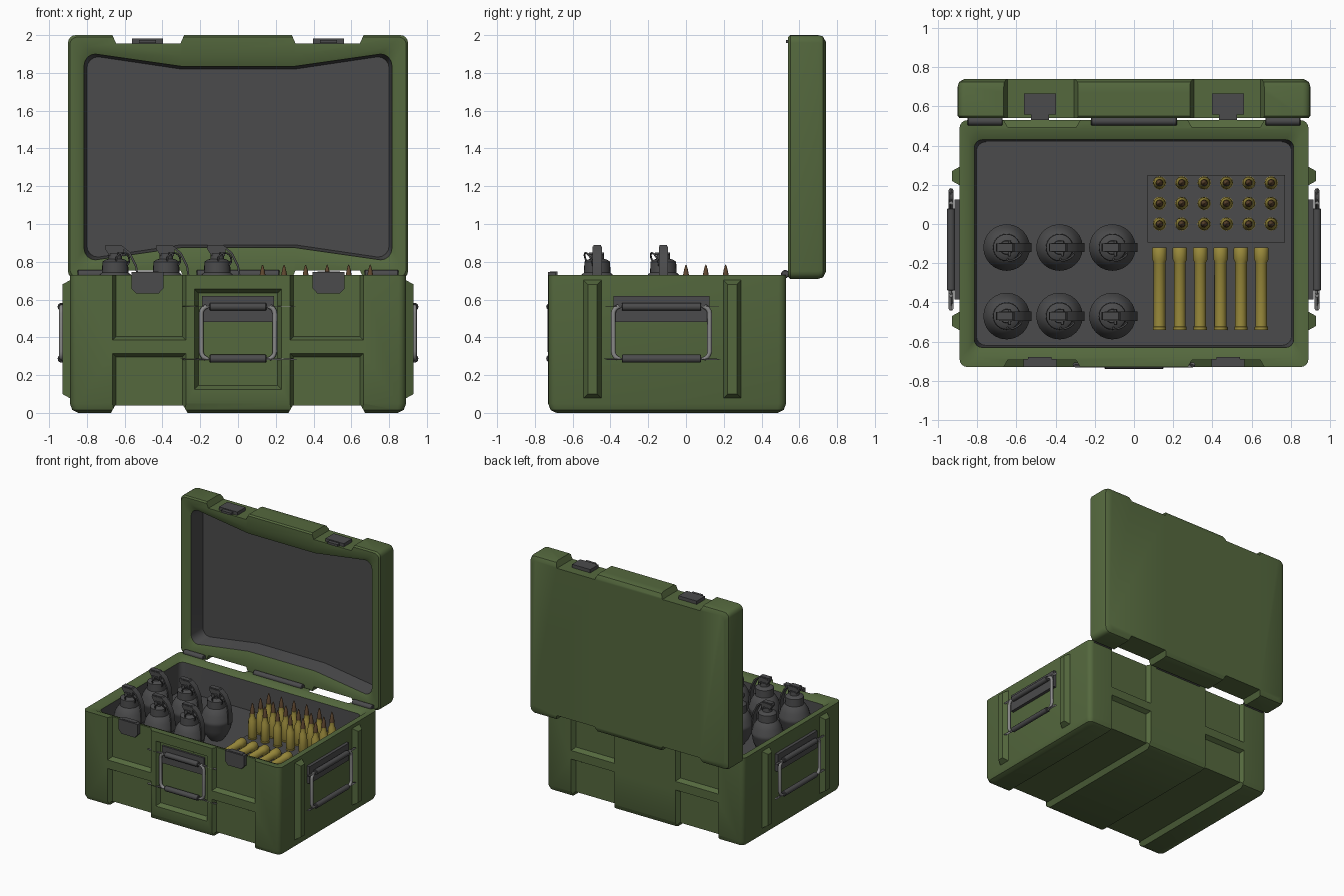
import bpy, bmesh
from math import pi, cos, sin
from mathutils import Vector, Matrix

if "Cube" in bpy.data.objects:
    bpy.data.objects.remove(bpy.data.objects["Cube"])


def material(name, rgb):
    m = bpy.data.materials.new(name)
    m.diffuse_color = (*rgb, 1)
    m.use_nodes = True
    m.node_tree.nodes["Principled BSDF"].inputs["Base Color"].default_value = m.diffuse_color
    return m


GREEN = material("green", (0.09, 0.14, 0.048))
DARK = material("dark_grey", (0.07, 0.07, 0.072))
STEEL = material("steel", (0.25, 0.25, 0.25))
BRASS = material("brass", (0.33, 0.26, 0.045))
COPPER = material("copper", (0.12, 0.065, 0.03))


def finish(name, bm, *mats):
    bmesh.ops.recalc_face_normals(bm, faces=bm.faces[:])
    me = bpy.data.meshes.new(name)
    bm.to_mesh(me)
    bm.free()
    for m in mats:
        me.materials.append(m)
    ob = bpy.data.objects.new(name, me)
    bpy.context.collection.objects.link(ob)
    return ob


def hull(name, pts, mat):
    bm = bmesh.new()
    for p in pts:
        bm.verts.new(p)
    bmesh.ops.convex_hull(bm, input=bm.verts[:])
    return finish(name, bm, mat)


def box(name, x, y, z, mat):
    return hull(name, [(a, b, c) for a in x for b in y for c in z], mat)


def frustum(name, axis, d0, a, b, d1, inset, mat):
    """Block from rectangle a x b at depth d0 to the inset rectangle at depth d1."""
    pts = []
    for d, i in ((d0, 0), (d1, inset)):
        for u in (a[0] + i, a[1] - i):
            for v in (b[0] + i, b[1] - i):
                p = [u, v]
                p.insert(axis, d)
                pts.append(p)
    return hull(name, pts, mat)


def prism(name, prof, y0, y1, mat):
    """Extrude an (x, z) outline along y."""
    bm = bmesh.new()
    f = bm.faces.new([bm.verts.new((x, y0, z)) for x, z in prof])
    r = bmesh.ops.extrude_face_region(bm, geom=[f])
    bmesh.ops.translate(bm, vec=(0, y1 - y0, 0),
                        verts=[v for v in r["geom"] if isinstance(v, bmesh.types.BMVert)])
    return finish(name, bm, mat)


def loft(name, rings, band_mats, *mats):
    bm = bmesh.new()
    vs = [[bm.verts.new(p) for p in r] for r in rings]
    n = len(vs[0])
    bm.faces.new(vs[0])
    for k in range(len(vs) - 1):
        for i in range(n):
            j = (i + 1) % n
            f = bm.faces.new((vs[k][i], vs[k][j], vs[k + 1][j], vs[k + 1][i]))
            f.material_index = band_mats[k]
    bm.faces.new(vs[-1]).material_index = band_mats[-1]
    return finish(name, bm, *mats)


def lathe(name, prof, mat, seg=24):
    bm = bmesh.new()
    vs = [bm.verts.new((r, 0, z)) for r, z in prof]
    es = [bm.edges.new(e) for e in zip(vs, vs[1:])]
    bmesh.ops.spin(bm, geom=vs + es, cent=(0, 0, 0), axis=(0, 0, 1), angle=2 * pi, steps=seg)
    bmesh.ops.remove_doubles(bm, verts=bm.verts[:], dist=1e-5)
    return finish(name, bm, mat)


def rod(name, p, q, r, mat):
    p, q = Vector(p), Vector(q)
    ob = lathe(name, [(0, 0), (r * .8, 0), (r, r * .2), (r, (q - p).length - r * .2),
                      (r * .8, (q - p).length), (0, (q - p).length)], mat, 12)
    ob.data.transform(Matrix.Translation(p) @ (q - p).to_track_quat('Z', 'Y').to_matrix().to_4x4())
    return ob


def outline(hx, hy, r, dip=0):
    pts = []
    for k, (sx, sy) in enumerate(((1, 1), (-1, 1), (-1, -1), (1, -1))):
        for i in range(5):
            t = (k + i / 4) * pi / 2
            pts.append((sx * (hx - r) + r * cos(t), sy * (hy - r) + r * sin(t)))
        if k in (0, 2):
            pts += [(sx * .3, sy * (hy - dip)), (-sx * .3, sy * (hy - dip))]
    return pts


def cut(ob, cutters):
    for c in cutters:
        c.hide_render = True
        m = ob.modifiers.new("cut", 'BOOLEAN')
        m.operation, m.solver, m.object = 'DIFFERENCE', 'EXACT', c
        me = bpy.data.meshes.new_from_object(ob.evaluated_get(bpy.context.evaluated_depsgraph_get()))
        ob.modifiers.clear()
        ob.data = me
        bpy.data.objects.remove(c)


def tube(name, pts, r, mat):
    cu = bpy.data.curves.new(name, 'CURVE')
    cu.dimensions, cu.bevel_depth, cu.bevel_resolution = '3D', r, 2
    sp = cu.splines.new('POLY')
    sp.points.add(len(pts) - 1)
    for s, p in zip(sp.points, pts):
        s.co = (*p, 1)
    sp.use_cyclic_u = True
    cu.materials.append(mat)
    ob = bpy.data.objects.new(name, cu)
    bpy.context.collection.objects.link(ob)
    return ob


# case base with lined cavity
base_rings = [[(x, y - .1, z) for x, y in outline(hx, hy, r)] for hx, hy, r, z in (
    (.845, .585, .03, 0), (.877, .617, .035, .015), (.89, .63, .04, .05), (.89, .63, .04, .73),
    (.845, .58, .04, .73), (.815, .53, .04, .705), (.805, .52, .05, .475))]
base = loft("case_base", base_rings, [0, 0, 0, 0, 0, 1, 1], GREEN, DARK)
cutters = []
for s in (-1, 1):
    xs = sorted((s * .255, s * .685))
    for d0, d1 in ((-.765, -.695), (.565, .495)):
        cutters.append(frustum("panel_cut", 1, d0, xs, (.365, .9), d1, .04, GREEN))
        cutters.append(frustum("panel_cut", 1, d0, xs, (-.2, .335), d1, .04, GREEN))
    cutters.append(frustum("bottom_cut", 2, -.04, sorted((s * .245, s * .695)), (-1, 1), .04, .045, GREEN))
cutters.append(frustum("centre_cut", 1, -.765, (-.25, .25), (.105, .675), -.695, .04, GREEN))
cut(base, cutters)

# open lid standing behind
lid_rings = [[(x, .54 + w, v + 1.355) for x, v in outline(hx, hv, r, dip)] for hx, hv, r, dip, w in (
    (.865, .61, .04, 0, .2), (.893, .638, .04, 0, .185), (.9, .645, .04, 0, .16), (.9, .645, .04, 0, .012),
    (.89, .635, .04, 0, 0), (.845, .585, .05, .05, 0), (.815, .545, .06, .065, .02),
    (.80, .53, .06, .065, .15))]
lid = loft("case_lid", lid_rings, [0, 0, 0, 0, 0, 0, 1, 1], GREEN, DARK)
cut(lid, [frustum("lid_cut", 2, d0, sorted((s * .265, s * .685)), (.3, 1), d1, .04, GREEN)
          for s in (-1, 1) for d0, d1 in ((2.045, 1.955), (.665, .755))])

# hinges along the back edge
for i, (a, b) in enumerate(((-.85, -.67), (-.22, .22), (.67, .85))):
    rod(f"hinge_{i}", (a, .525, .735), (b, .525, .735), .022, DARK)

# latches
for s in (-1, 1):
    c = s * .48
    prism("base_latch", [(c - .085, .745), (c + .085, .745), (c + .085, .66), (c + .06, .632),
                         (c - .06, .632), (c - .085, .66)], -.73, -.69, DARK)
    box("latch_hook", (c - .06, c + .06), (-.72, -.68), (.72, .748), DARK)
    box("lid_latch", (c - .082, c + .082), (.56, .665), (1.95, 1.982), DARK)
    box("lid_latch_tab", (c - .045, c + .045), (.53, .565), (1.957, 1.975), DARK)
    # side ribs
    for y in (-.495, .245):
        frustum("side_rib", 0, s * .885, (y - .05, y + .05), (.075, .705), s * .93, .025, GREEN)


# carry handles
def handle(name, to_world, half):
    ring = [to_world(u, v + .425) for u, v in outline(half, .14, .04)]
    tube(name + "_ring", ring, .013, STEEL)
    for v in (.562, .287):
        rod(name + "_grip", to_world(-half + .045, v), to_world(half - .045, v), .021, DARK)


handle("front_handle", lambda u, v: (u, -.719, v), .195)
box("front_handle_plate", (-.19, .19), (-.71, -.69), (.48, .62), DARK)
for s in (-1, 1):
    handle("side_handle", lambda u, v: (s * .934, u - .13, v), .255)
    box("side_handle_plate", sorted((s * .88, s * .915)), (-.385, .125), (.48, .62), DARK)

# grenades
parts = [
    lathe("grenade_body", [(0, .475), (.05, .475), (.085, .52), (.107, .57), (.115, .62), (.119, .63),
                           (.119, .645), (.115, .655), (.104, .695), (.08, .735), (.07, .742), (.068, .8),
                           (.05, .812), (.036, .815), (.034, .845), (0, .845)], DARK),
    prism("grenade_fuze", [(-.03, .83), (.04, .83), (.045, .875), (.03, .89), (-.05, .89), (-.055, .87)],
          -.02, .02, DARK),
    prism("grenade_lever", [(-.04, .882), (.04, .882), (.08, .85), (.115, .78), (.127, .7), (.127, .63),
                            (.117, .63), (.117, .7), (.105, .775), (.072, .84), (.036, .872), (-.04, .872)],
          -.024, .024, DARK),
    tube("grenade_pull_ring", [(.04 + .035 * cos(t * pi / 8), -.045 + .022 * cos(t * pi / 8 + .8),
                                .81 + .037 * sin(t * pi / 8)) for t in range(16)], .005, DARK),
    rod("grenade_pin", (.015, -.045, .842), (.015, .035, .842), .007, DARK)]


def repeat(obs, spots):
    for n, (x, y) in enumerate(spots):
        for ob in obs:
            c = ob if n == 0 else ob.copy()
            if n:
                bpy.context.collection.objects.link(c)
            c.location = (x, y, 0)


repeat(parts, [(x, y) for x in (-.65, -.38, -.11) for y in (-.12, -.47)])

# standing cartridges in their tray
box("cartridge_tray", (.07, .77), (-.095, .25), (.46, .497), DARK)
case = lathe("cartridge_case", [(0, .49), (.034, .49), (.034, .503), (.029, .506), (.033, .515),
                                (.031, .645), (.02, .67), (.02, .7), (0, .7)], BRASS, 12)
tip = lathe("cartridge_tip", [(0, .69), (.018, .69), (.017, .72), (.011, .755), (.004, .78), (0, .785)], COPPER, 12)
repeat([case, tip], [(.13 + .114 * i, .105 * j) for i in range(6) for j in range(3)])

# lying shells on their rest
box("shell_rest", (.07, .7), (-.545, -.26), (.46, .482), DARK)
shell = lathe("lying_shell", [(0, 0), (.034, 0), (.034, .015), (.03, .018), (.03, .345), (.037, .36),
                              (.037, .415), (.034, .42), (0, .42)], BRASS, 12)
shell.data.transform(Matrix.Translation((0, 0, .512)) @ Matrix.Rotation(-pi / 2, 4, 'X'))
repeat([shell], [(.13 + .104 * i, -.54) for i in range(6)])

# smooth shading with sharp edges kept
for ob in bpy.context.scene.objects:
    ob.select_set(ob.type == 'MESH')
bpy.context.view_layer.objects.active = base
bpy.ops.object.shade_smooth_by_angle(angle=.6)
